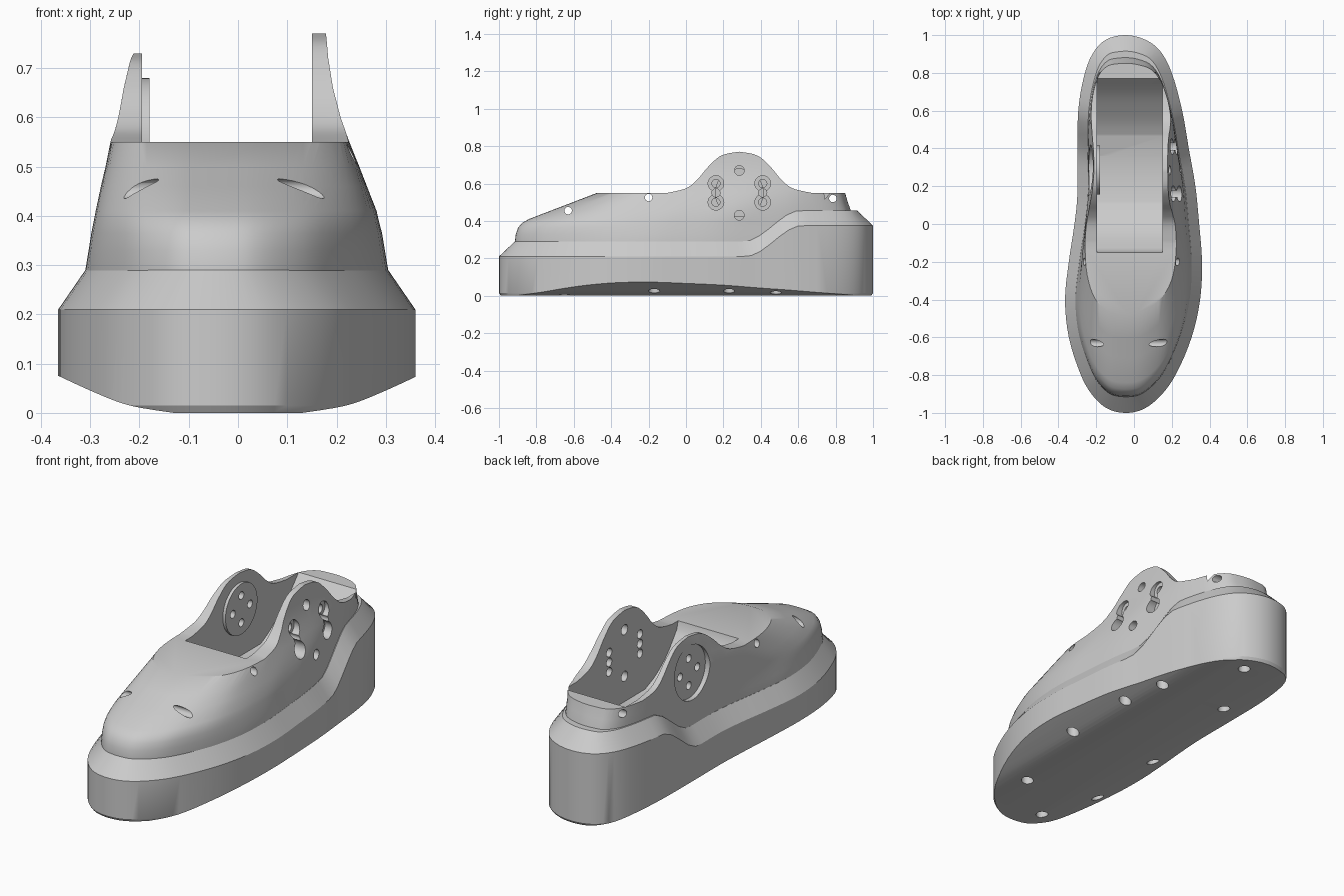
import bpy, bmesh, math
from mathutils import Vector

if "Cube" in bpy.data.objects:
    bpy.data.objects.remove(bpy.data.objects["Cube"])

grey = bpy.data.materials.new("plain_grey")
grey.use_nodes = True
COLOUR = (0.6, 0.6, 0.6, 1)
grey.diffuse_color = COLOUR
grey.node_tree.nodes["Principled BSDF"].inputs["Base Color"].default_value = COLOUR


def finish(bm, name):
    bmesh.ops.recalc_face_normals(bm, faces=bm.faces)
    mesh = bpy.data.meshes.new(name)
    bm.to_mesh(mesh)
    bm.free()
    mesh.materials.append(grey)
    obj = bpy.data.objects.new(name, mesh)
    bpy.context.collection.objects.link(obj)
    return obj


def smooth_curve(points, steps, closed=True):
    """Catmull-Rom curve through 2D points."""
    pts = [Vector(p) for p in points]
    n = len(pts)
    pick = (lambda i: pts[i % n]) if closed else (lambda i: pts[max(0, min(n - 1, i))])
    out = []
    for i in range(n if closed else n - 1):
        a, b, c, d = (pick(i + k) for k in (-1, 0, 1, 2))
        for s in range(steps):
            t = s / steps
            out.append(0.5 * (2 * b + (c - a) * t + (2 * a - 5 * b + 4 * c - d) * t ** 2
                              + (3 * b - a - 3 * c + d) * t ** 3))
    return out if closed else out + [pts[-1]]


def loft(name, rings):
    """Skin a stack of rings; strip caps pair the two sides of each ring."""
    bm = bmesh.new()
    rows = [[bm.verts.new(p) for p in ring] for ring in rings]
    n = len(rows[0])
    for low, high in zip(rows, rows[1:]):
        for i in range(n):
            j = (i + 1) % n
            bm.faces.new((low[i], low[j], high[j], high[i]))
    for row in (rows[0], rows[-1]):
        for i in range(n // 2):
            quad = [row[i], row[i + 1], row[-i - 1], row[-i % n]]
            bm.faces.new(list(dict.fromkeys(quad)))
    return finish(bm, name)


def prism(name, profile, axis, start, end):
    """Extrude a profile along x (points are y, z) or y (points are x, z)."""
    place = (lambda p, a: (a, p[0], p[1])) if axis == "x" else (lambda p, a: (p[0], a, p[1]))
    bm = bmesh.new()
    ends = [[bm.verts.new(place(p, a)) for p in profile] for a in (start, end)]
    for ring in ends:
        bm.faces.new(ring)
    for i in range(len(profile)):
        j = (i + 1) % len(profile)
        bm.faces.new((ends[0][i], ends[0][j], ends[1][j], ends[1][i]))
    return finish(bm, name)


def disc(name, y, z, radius, x0, x1, sides=32):
    circle = [(y + radius * math.cos(math.tau * k / sides),
               z + radius * math.sin(math.tau * k / sides)) for k in range(sides)]
    return prism(name, circle, "x", x0, x1)


def peg(x, y, radius, z0, z1):
    bm = bmesh.new()
    bmesh.ops.create_cone(bm, cap_ends=True, segments=24, radius1=radius, radius2=radius, depth=z1 - z0)
    bmesh.ops.translate(bm, verts=bm.verts, vec=(x, y, (z0 + z1) / 2))
    return finish(bm, "peg_cutter")


def boolean(target, cutter, operation="DIFFERENCE", keep=False):
    mod = target.modifiers.new("cut", "BOOLEAN")
    mod.operation, mod.object, mod.solver = operation, cutter, "EXACT"
    bpy.context.view_layer.objects.active = target
    bpy.ops.object.modifier_apply(modifier=mod.name)
    if not keep:
        bpy.data.objects.remove(cutter)


# Footprint, from the toe round the left side to the heel and back
footprint = smooth_curve([
    (-.05, -1), (.05, -.98), (.145, -.905), (.225, -.79), (.305, -.6), (.35, -.4), (.36, -.2),
    (.345, 0), (.325, .2), (.29, .4), (.255, .6), (.2, .8), (.135, .92), (.05, .98),
    (-.05, 1), (-.15, .975), (-.22, .9), (-.265, .78), (-.295, .6), (-.3, .35), (-.3, .15),
    (-.315, 0), (-.345, -.2), (-.365, -.4), (-.345, -.6), (-.285, -.79), (-.225, -.9), (-.145, -.975)], 4)
count = len(footprint)
inset = []
for i, p in enumerate(footprint):
    d = (footprint[(i + 1) % count] - footprint[i - 1]).normalized()
    inset.append(p + Vector((-d.y, d.x)) * (.055 + .03 * abs(d.x) ** 2))


def heel_rise(y):
    t = max(0, min(1, (y - .32) / .3))
    return .165 * t * t * (3 - 2 * t)


# Sole with a bevelled rim stepping up at the heel
sole = loft("sole", [
    [(p.x * .98, p.y * .99, 0) for p in footprint],
    [(p.x, p.y, .015) for p in footprint],
    [(p.x, p.y, .21 + heel_rise(p.y)) for p in footprint],
    [(q.x, q.y, .29 + heel_rise(p.y)) for p, q in zip(footprint, inset)]])
side = smooth_curve([(.13, 0), (.22, .015), (.29, .041), (.375, .08)], 4, False)
rocker = [tuple(p) for p in side] + [(.5, .15), (.5, 1)]
rocker += [(-x, z) for x, z in reversed(rocker)]
boolean(sole, prism("rocker_cutter", rocker, "y", -1.2, 1.2), "INTERSECT")
for x, y in [(.03, .88), (-.15, .51), (-.24, -.14), (-.27, -.6), (-.13, -.86),
             (.14, -.65), (.25, -.17), (.25, .23), (.22, .48)]:
    boolean(sole, peg(x, y, .03, -.1, .12))


def soft_limit(x, right, left):
    cap = right if x > 0 else left
    return x / (1 + abs(x / cap) ** 6) ** (1 / 6)


# Upper shell: height, toe, heel, left limit, right limit
levels = [(.2, -.915, .9, 1, 1), (.29, -.915, .9, 1, 1), (.33, -.91, .9, .42, .43),
          (.365, -.897, .895, .375, .385), (.39, -.875, .893, .345, .36), (.41, -.84, .89, .33, .345),
          (.46, -.71, .88, .285, .315), (.5, -.605, .865, .26, .295),
          (.552, -.47, .85, .232, .277), (.6, -.47, .85, .212, .262),
          (.66, -.47, .85, .195, .25), (.72, -.47, .85, .185, .235), (.8, -.47, .85, .178, .21)]
y_min, y_max = min(p.y for p in inset), max(p.y for p in inset)
upper = loft("upper_shell", [
    [(soft_limit(p.x, lim_l, lim_r), toe + (heel - toe) * (p.y - y_min) / (y_max - y_min), z)
     for p in inset] for z, toe, heel, lim_l, lim_r in levels])

# Ankle well between the side brackets
AXLE_Y, AXLE_Z = .285, .55
well = [(-.15, 1), (-.15, .55)]
well += [tuple(p) for p in smooth_curve([(-.14, .51), (-.06, .41), (.03, .34), (.12, .3)], 4, False)]
well += [tuple(p) for p in smooth_curve([(.465, .3), (.53, .335), (.6, .385), (.69, .46), (.78, .56)], 4, False)]
well.append((.78, 1))
well_cutter = prism("well_cutter", well, "x", -.195, .15)
boolean(sole, well_cutter, keep=True)
boolean(upper, well_cutter)

# Rounded bracket outlines and the flat top of the shell
half = smooth_curve([(0, 1), (.095, .91), (.165, .64), (.225, .32), (.285, .11), (.385, 0)], 5, False)
for x0, x1, height in ((-.5, .01, .18), (-.01, .5, .22)):
    bump = [(AXLE_Y - p.x, AXLE_Z + height * p.y) for p in reversed(half)]
    bump += [(AXLE_Y + p.x, AXLE_Z + height * p.y) for p in half[1:]]
    above = [(-1.2, 1), (-1.2, AXLE_Z)] + bump + [(1.2, AXLE_Z), (1.2, 1)]
    boolean(upper, prism("bracket_cutter", above, "x", x0, x1))

# Cross holes through the shell
for y, z in ((-.63, .455), (-.2, .525), (.785, .52)):
    boolean(upper, disc("hole_cutter", y, z, .02, -.6, .6, 20))

# Left bracket: bolt holes with counterbores
for y in (.16, .41):
    for z in (.6, .5):
        boolean(upper, disc("counterbore_cutter", y, z, .042, .178, .5, 24))
    for z in (.6, .55, .5):
        boolean(upper, disc("bolt_cutter", y, z, .022, .1, .5, 20))
for z in (.67, .43):
    boolean(upper, disc("pin_cutter", AXLE_Y, z, .026, .1, .5, 20))

# Right bracket: outer recess, inner hub disc and four bolt holes
boolean(upper, disc("recess_cutter", AXLE_Y, AXLE_Z, .135, -.5, -.215, 48))
hub = disc("hub_disc", AXLE_Y, AXLE_Z, .13, -.2, -.18, 48)
for part in (upper, hub):
    for dy, dz in ((.07, 0), (-.07, 0), (0, .07), (0, -.07)):
        boolean(part, disc("hub_bolt_cutter", AXLE_Y + dy, AXLE_Z + dz, .02, -.5, -.1, 20))

for obj in (sole, upper, hub):
    bpy.ops.object.select_all(action="DESELECT")
    obj.select_set(True)
    bpy.context.view_layer.objects.active = obj
    bpy.ops.object.shade_smooth_by_angle(angle=math.radians(30))
